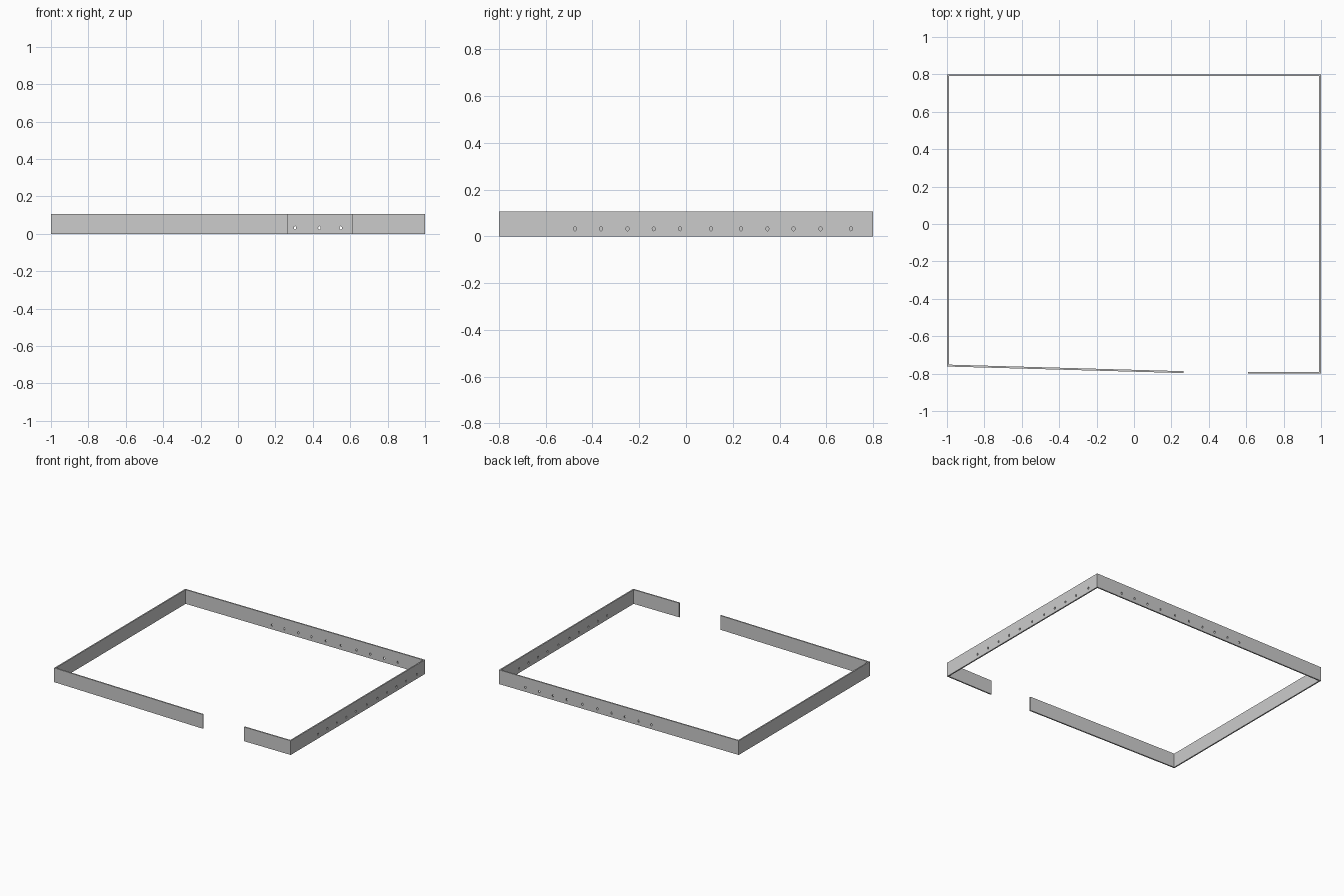
import bpy, bmesh, math
from mathutils import Matrix

if "Cube" in bpy.data.objects:
    bpy.data.objects.remove(bpy.data.objects["Cube"])

HEIGHT = 0.107
HOLE_Z = 0.032

# Open wall frame: one thin C-shaped footprint with a doorway gap, extruded up
footprint = [(0.61, -0.80), (1, -0.80), (1, 0.80), (-1, 0.80), (-1, -0.762),
             (0.265, -0.797), (0.265, -0.787), (-0.99, -0.752), (-0.99, 0.79),
             (0.99, 0.79), (0.99, -0.79), (0.61, -0.79)]
bm = bmesh.new()
base = bm.faces.new([bm.verts.new((x, y, 0)) for x, y in footprint])
top = bmesh.ops.extrude_face_region(bm, geom=[base])["geom"]
bmesh.ops.translate(bm, vec=(0, 0, HEIGHT),
                    verts=[v for v in top if isinstance(v, bmesh.types.BMVert)])
bmesh.ops.recalc_face_normals(bm, faces=bm.faces)
mesh = bpy.data.meshes.new("wall_frame")
bm.to_mesh(mesh)
bm.free()
frame = bpy.data.objects.new("wall_frame", mesh)
bpy.context.collection.objects.link(frame)

# Rows of small oval holes through the right and back walls
right_holes = [-0.475, -0.363, -0.25, -0.138, -0.025, 0.107,
               0.235, 0.348, 0.46, 0.575, 0.705]
back_holes = [-0.27, -0.165, -0.05, 0.06, 0.18, 0.305, 0.435, 0.55, 0.665, 0.78]

bm = bmesh.new()


def add_hole(x, y, turn):
    matrix = (Matrix.Translation((x, y, HOLE_Z)) @ Matrix.Rotation(turn, 4, 'Z')
              @ Matrix.Diagonal((0.0065, 1, 0.009, 1))
              @ Matrix.Rotation(math.pi / 2, 4, 'X'))
    bmesh.ops.create_cone(bm, cap_ends=True, segments=12, radius1=1, radius2=1,
                          depth=0.04, matrix=matrix)


for y in right_holes:
    add_hole(0.995, y, math.pi / 2)
for x in back_holes:
    add_hole(x, 0.795, 0)
bmesh.ops.recalc_face_normals(bm, faces=bm.faces)
mesh = bpy.data.meshes.new("hole_cutter")
bm.to_mesh(mesh)
bm.free()
cutter = bpy.data.objects.new("hole_cutter", mesh)
bpy.context.collection.objects.link(cutter)
cutter.hide_render = True
cutter.display_type = 'WIRE'

cut = frame.modifiers.new("holes", 'BOOLEAN')
cut.operation = 'DIFFERENCE'
cut.solver = 'EXACT'
cut.object = cutter
